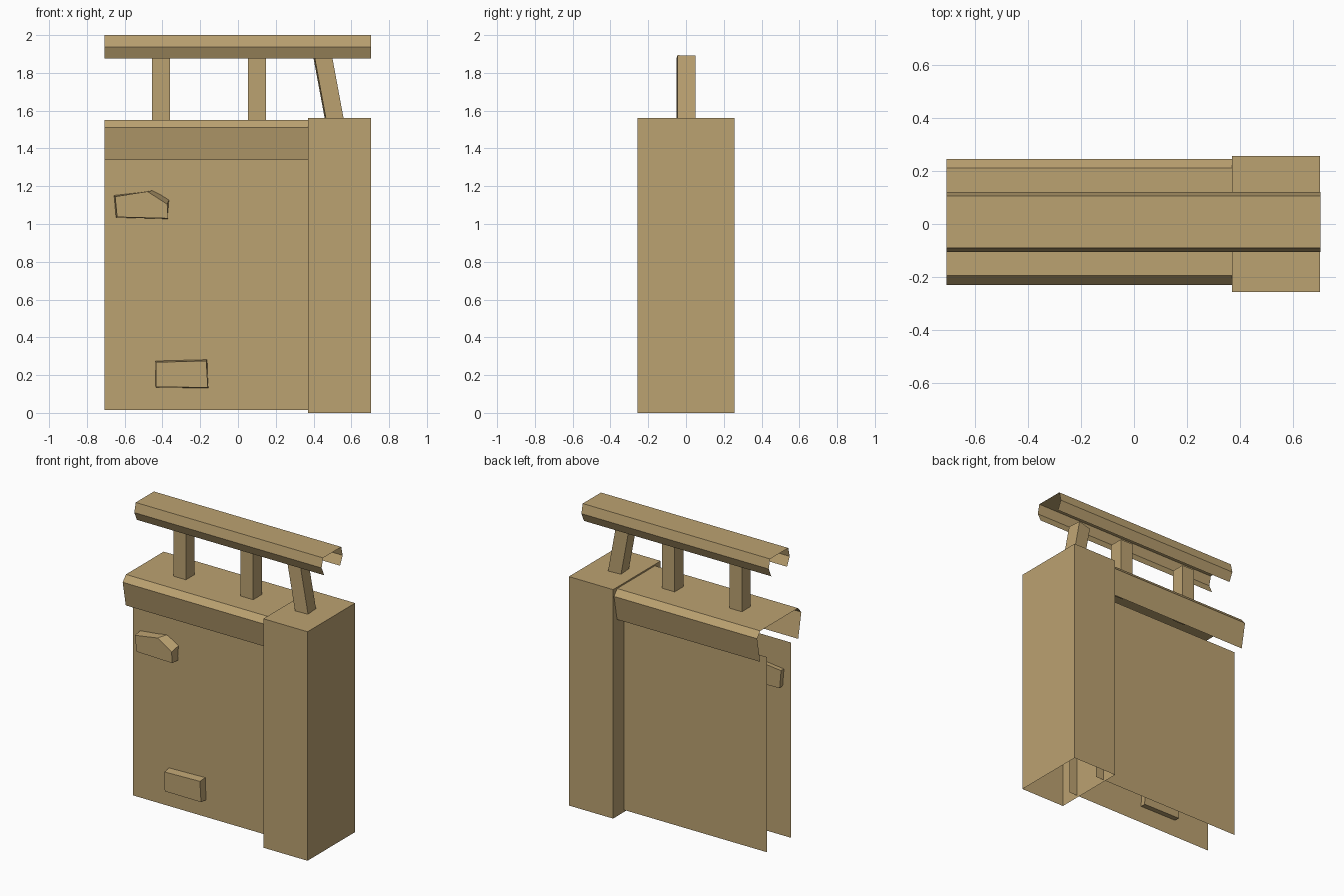
import bpy, bmesh, math
from mathutils import Matrix

if "Cube" in bpy.data.objects:
    bpy.data.objects.remove(bpy.data.objects["Cube"])

stone = bpy.data.materials.new("tan_stone")
stone.diffuse_color = (0.50, 0.36, 0.165, 1)
stone.use_nodes = True
stone.node_tree.nodes["Principled BSDF"].inputs["Base Color"].default_value = stone.diffuse_color


def finish(bm, name):
    mesh = bpy.data.meshes.new(name)
    bm.to_mesh(mesh)
    bm.free()
    mesh.materials.append(stone)
    ob = bpy.data.objects.new(name, mesh)
    bpy.context.collection.objects.link(ob)
    return ob


def box(name, loc, size, rot=None, open_bottom=False):
    bm = bmesh.new()
    bmesh.ops.create_cube(bm, size=1, matrix=Matrix.Diagonal((*size, 1)))
    if open_bottom:
        low = [f for f in bm.faces if f.normal.z < -0.9]
        bmesh.ops.delete(bm, geom=low, context='FACES_ONLY')
    bm.transform(Matrix.Translation(loc) @ (rot or Matrix()))
    return finish(bm, name)


def sheet(name, profile, x0, x1):
    """Open (y, z) profile swept along x; the profile runs front to back."""
    bm = bmesh.new()
    a = [bm.verts.new((x0, y, z)) for y, z in profile]
    b = [bm.verts.new((x1, y, z)) for y, z in profile]
    for i in range(len(a) - 1):
        bm.faces.new((a[i], b[i], b[i + 1], a[i + 1]))
    return finish(bm, name)


def rock(name, front, back, y_front, y_back):
    """Tapered block between two (x, z) outlines."""
    bm = bmesh.new()
    f = [bm.verts.new((x, y_front, z)) for x, z in front]
    b = [bm.verts.new((x, y_back, z)) for x, z in back]
    bm.faces.new(f)
    bm.faces.new(b[::-1])
    for i in range(len(f)):
        j = (i + 1) % len(f)
        bm.faces.new((f[i], b[i], b[j], f[j]))
    bmesh.ops.recalc_face_normals(bm, faces=bm.faces)
    return finish(bm, name)


def channel(c, top_half, bulge_half, low_half, z_top, z_mid, z_low):
    half = [(low_half, z_low), (bulge_half, z_mid), (top_half, z_top)]
    return [(c - y, z) for y, z in half] + [(c + y, z) for y, z in half[::-1]]


# End pillar, open underneath
box("end_pillar", (0.537, 0, 0.78), (0.333, 0.512, 1.56), open_bottom=True)

# Wall faces
sheet("front_wall", [(-0.118, 0.015), (-0.118, 1.345)], -0.708, 0.43)
sheet("back_wall", [(0.14, 1.345), (0.14, 0.015)], -0.708, 0.43)

# Coping and handrail, open below and at the ends
sheet("wall_coping", channel(0.008, 0.203, 0.238, 0.205, 1.55, 1.51, 1.34), -0.708, 0.40)
sheet("handrail", channel(0.008, 0.098, 0.113, 0.085, 2.0, 1.937, 1.877), -0.708, 0.704)

# Balusters, the last one leaning
for i, x in enumerate((-0.407, 0.100)):
    box(f"baluster_{i + 1}", (x, 0, 1.71), (0.095, 0.095, 0.36))
lean = Matrix.Rotation(math.radians(-10.5), 4, 'Y') @ Matrix.Rotation(math.radians(4), 4, 'Z')
box("leaning_baluster", (0.481, 0, 1.71), (0.092, 0.095, 0.355), lean)

# Stones set through the front wall
rock("upper_stone",
     [(-0.65, 1.145), (-0.48, 1.172), (-0.375, 1.105), (-0.37, 1.03), (-0.64, 1.037)],
     [(-0.66, 1.155), (-0.44, 1.18), (-0.36, 1.14), (-0.37, 1.025), (-0.65, 1.033)],
     -0.18, -0.08)
rock("lower_stone",
     [(-0.435, 0.268), (-0.168, 0.275), (-0.16, 0.135), (-0.433, 0.137)],
     [(-0.44, 0.28), (-0.16, 0.287), (-0.155, 0.13), (-0.437, 0.132)],
     -0.17, -0.08)
